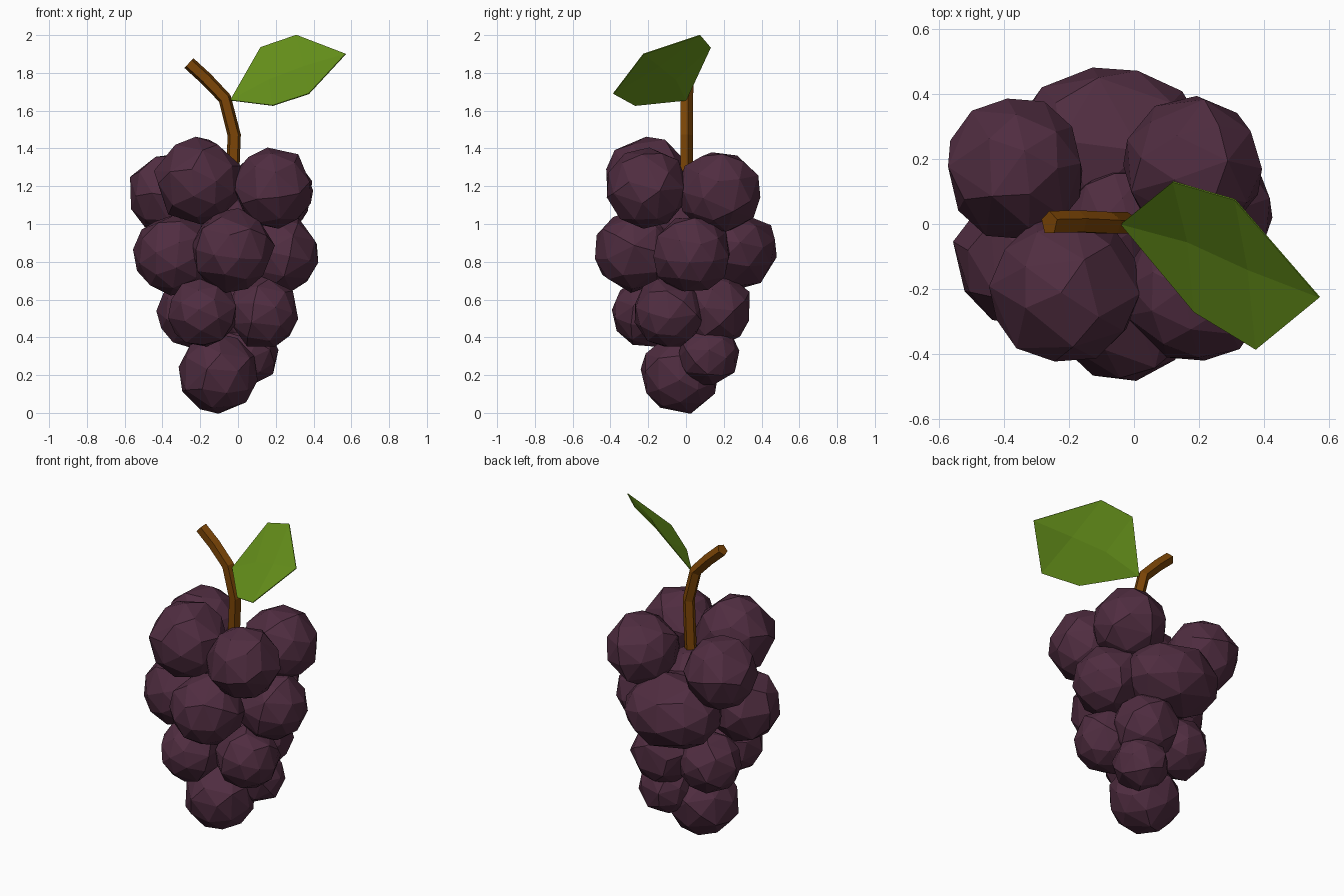
import bpy, bmesh, math, random
from mathutils import Vector, Euler

random.seed(4)
cube = bpy.data.objects.get("Cube")
if cube:
    bpy.data.objects.remove(cube, do_unlink=True)


def material(name, rgb):
    m = bpy.data.materials.new(name)
    m.use_nodes = True
    m.diffuse_color = (*rgb, 1)
    bsdf = next(n for n in m.node_tree.nodes if n.type == 'BSDF_PRINCIPLED')
    bsdf.inputs["Base Color"].default_value = (*rgb, 1)
    return m


def finish(bm, name, mat):
    bmesh.ops.recalc_face_normals(bm, faces=bm.faces)
    mesh = bpy.data.meshes.new(name)
    bm.to_mesh(mesh)
    bm.free()
    mesh.materials.append(mat)
    obj = bpy.data.objects.new(name, mesh)
    bpy.context.collection.objects.link(obj)
    return obj


purple = material("grape purple", (0.08, 0.026, 0.052))
green = material("leaf green", (0.135, 0.29, 0.011))
brown = material("stem brown", (0.2, 0.06, 0.002))


# Grapes: coarse low-poly balls stacked in four tiers (centre, radius)
def grape(name, centre, size):
    bm = bmesh.new()
    bmesh.ops.create_icosphere(bm, subdivisions=2, radius=1.035)
    turn = Euler([random.uniform(0, math.tau) for _ in range(3)]).to_matrix()
    for v in bm.verts:
        p = turn @ v.co
        v.co = Vector(centre) + Vector([p[i] * size[i] for i in range(3)])
    obj = finish(bm, name, purple)
    coarse = obj.modifiers.new("coarse facets", 'DECIMATE')
    coarse.ratio = 0.8


tiers = {
    "top": [(-.21, -.2, 1.23, .225), (.185, -.21, 1.19, .21),
            (.18, .175, 1.17, .213), (-.365, .17, 1.16, .21)],
    "upper": [(-.03, -.27, .86, .212), (.22, .03, .84, .203), (-.335, -.1, .84, .212)],
    "lower": [(-.185, -.21, .53, .178), (.13, -.09, .53, .185),
              (.04, .155, .55, .19), (-.24, .1, .53, .18)],
    "bottom": [(-.105, -.03, .208, .205), (.05, .12, .31, .16)],
    "core": [(-.04, 0, 1.0, .17)],
}
for tier, grapes in tiers.items():
    for i, (x, y, z, r) in enumerate(grapes):
        grape(f"{tier}_grape_{i + 1}", (x, y, z), (r, r, r))
grape("upper_back_grape", (-.075, .235, .865), (.295, .245, .213))

# Stem: five-sided tube swept along a bent path
path = [Vector(p) for p in [(-.035, 0, 1.1), (-.02, 0, 1.47),
                            (-.07, 0, 1.665), (-.17, .005, 1.77), (-.26, .003, 1.852)]]
bm = bmesh.new()
rings = []
for i, p in enumerate(path):
    before = (p - path[i - 1]).normalized() if i else Vector()
    after = (path[i + 1] - p).normalized() if i < len(path) - 1 else Vector()
    along = (before + after).normalized()
    side = Vector((0, 1, 0))
    across = side.cross(along)
    angles = [math.tau * k / 5 for k in range(5)]
    rings.append([bm.verts.new(p + .037 * (side * math.cos(a) + across * math.sin(a)))
                  for a in angles])
for a, b in zip(rings, rings[1:]):
    for k in range(5):
        n = (k + 1) % 5
        bm.faces.new((a[k], a[n], b[n], b[k]))
bm.faces.new(rings[0])
bm.faces.new(rings[-1])
finish(bm, "stem", brown)

# Leaf: six-cornered blade folded along its midrib
bm = bmesh.new()
base, top_in, top_out, tip, low_out, low_in, rib_in, rib_out = [bm.verts.new(p) for p in [
    (-.04, 0, 1.655), (.12, .13, 1.935), (.31, .075, 2.0), (.57, -.225, 1.9),
    (.375, -.385, 1.69), (.185, -.27, 1.627), (.165, -.055, 1.765), (.35, -.14, 1.835)]]
for near, far in ((top_in, top_out), (low_in, low_out)):
    bm.faces.new((base, near, rib_in))
    bm.faces.new((near, far, rib_out, rib_in))
    bm.faces.new((far, tip, rib_out))
leaf = finish(bm, "leaf", green)
thick = leaf.modifiers.new("thickness", 'SOLIDIFY')
thick.thickness = 0.005
thick.offset = 0
